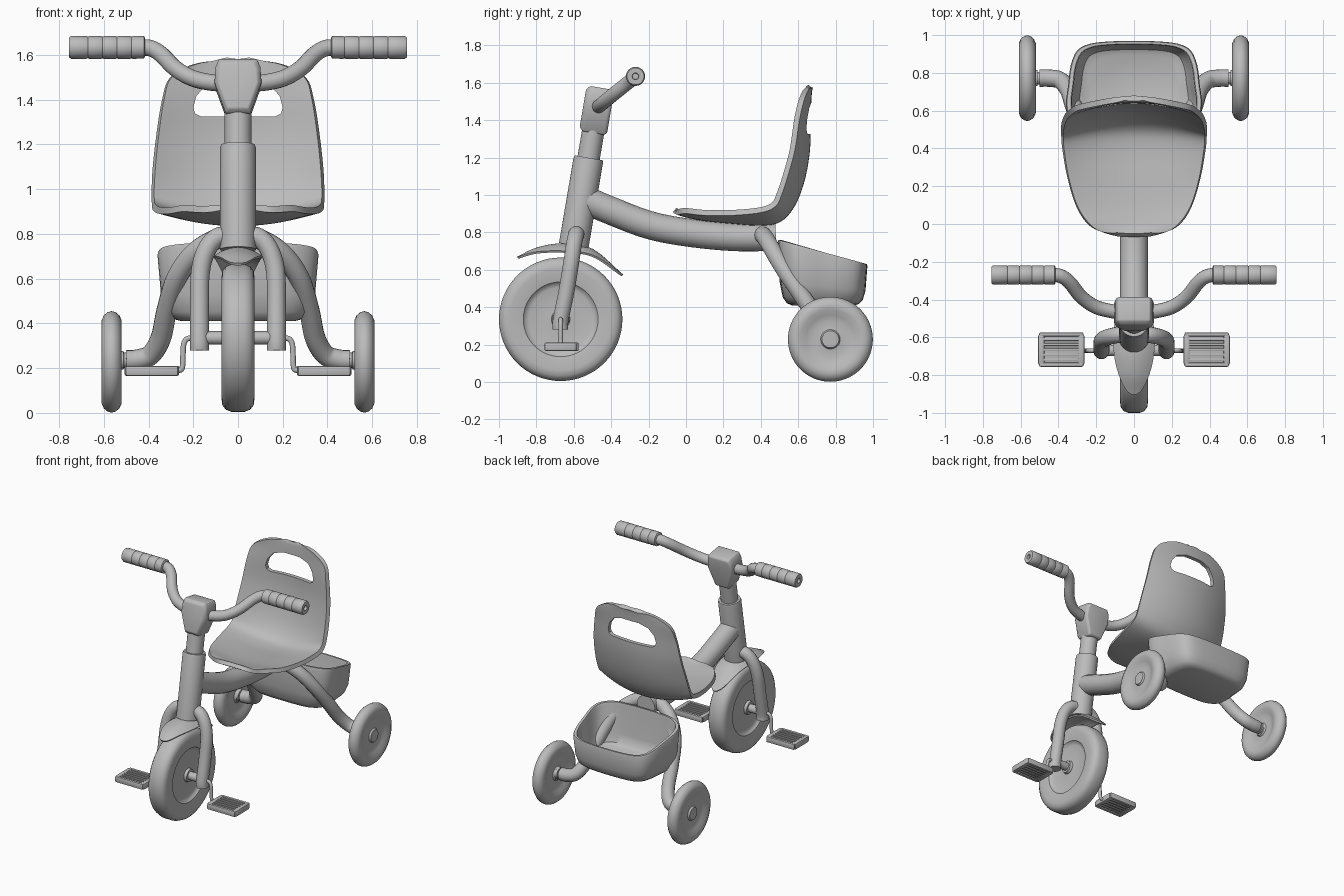
import bpy
import bmesh
import math
from mathutils import Vector

if "Cube" in bpy.data.objects:
    bpy.data.objects.remove(bpy.data.objects["Cube"])

grey = bpy.data.materials.new("plain grey")
grey.use_nodes = True
grey.diffuse_color = (0.5, 0.5, 0.5, 1)
grey.node_tree.nodes["Principled BSDF"].inputs["Base Color"].default_value = (0.5, 0.5, 0.5, 1)
parts = []


def activate(obj):
    bpy.ops.object.select_all(action='DESELECT')
    obj.select_set(True)
    bpy.context.view_layer.objects.active = obj


def add(name, data):
    obj = bpy.data.objects.new(name, data)
    bpy.context.collection.objects.link(obj)
    data.materials.append(grey)
    parts.append(obj)
    return obj


def modify(obj, kind, **settings):
    mod = obj.modifiers.new(kind.title(), kind)
    for key, value in settings.items():
        setattr(mod, key, value)
    activate(obj)
    bpy.ops.object.modifier_apply(modifier=mod.name)


def spline(points, n=6):
    """Smooth path through control points of any dimension."""
    p = [Vector(q) for q in points]
    p = [p[0] * 2 - p[1]] + p + [p[-1] * 2 - p[-2]]
    out = []
    for a, b, c, d in zip(p, p[1:], p[2:], p[3:]):
        for i in range(n):
            t = i / n
            out.append(b + (c - a) * (t / 2) + (a * 2 - b * 5 + c * 4 - d) * (t * t / 2)
                       + (b * 3 - a - c * 3 + d) * (t ** 3 / 2))
    return out + [p[-2]]


def skin(name, rows, closed=True):
    """Join rows of points into a surface; closed rows get end caps."""
    bm = bmesh.new()
    grid = [[bm.verts.new(p) for p in row] for row in rows]
    count = len(rows[0])
    for r, s in zip(grid, grid[1:]):
        for i in range(count if closed else count - 1):
            j = (i + 1) % count
            bm.faces.new((r[i], r[j], s[j], s[i]))
    if closed:
        bm.faces.new(grid[0])
        bm.faces.new(grid[-1])
    bmesh.ops.recalc_face_normals(bm, faces=bm.faces)
    mesh = bpy.data.meshes.new(name)
    bm.to_mesh(mesh)
    bm.free()
    return add(name, mesh)


def lathe(name, profile, origin, axis, sides=48):
    """Turn (radius, height) pairs about an axis."""
    turn = Vector(axis).to_track_quat('Z', 'Y')
    angles = [math.tau * i / sides for i in range(sides)]
    return skin(name, [[Vector(origin) + turn @ Vector((r * math.cos(a), r * math.sin(a), h))
                        for a in angles] for r, h in profile])


def tube(name, points, radius):
    path = spline(points)
    curve = bpy.data.curves.new(name, 'CURVE')
    curve.dimensions = '3D'
    curve.bevel_depth = radius
    curve.bevel_resolution = 6
    curve.use_fill_caps = True
    line = curve.splines.new('POLY')
    line.points.add(len(path) - 1)
    for point, co in zip(line.points, path):
        point.co = (*co, 1)
    obj = add(name, curve)
    activate(obj)
    bpy.ops.object.convert(target='MESH')


def box(name, center, size, bevel=0.004):
    x, y, z = (s / 2 for s in size)
    c = Vector(center)
    obj = skin(name, [[c + Vector((i * x, j * y, k * z)) for i, j in
                       ((-1, -1), (1, -1), (1, 1), (-1, 1))] for k in (-1, 1)])
    modify(obj, 'BEVEL', width=bevel, segments=2)


def wheel(name, half, center):
    profile = half + [(r, -h) for r, h in reversed(half) if h]
    lathe(name, profile, center, (1, 0, 0), 64)


# Wheels
wheel("front_wheel", [(.045, .07), (.05, .05), (.17, .042), (.19, .05), (.2, .062), (.27, .074),
                      (.3, .07), (.32, .055), (.33, .03)], (0, -.67, .335))
rear_half = [(.045, .038), (.052, .026), (.1, .02), (.13, .03), (.16, .042), (.185, .045),
             (.208, .035), (.222, .018), (.227, 0)]

# Steering column
axis = Vector((0, .17, 1)).normalized()
foot = Vector((0, -.6, .73))
lathe("steering_column", [(.08, 0), (.08, .46), (.076, .475), (.06, .475), (.06, .68)], foot, axis)

# Handlebar clamp block
half = [(.055, -.12), (.105, .02), (.1, .09), (.085, .125)]
outline = half + [(-x, h) for x, h in reversed(half)]
middle = foot + axis * .73
depth_dir = Vector((0, 1, -.17)).normalized()
clamp = skin("handlebar_clamp", [[middle + Vector((x * s, 0, 0)) + axis * h * s + depth_dir * d
             for x, h in outline] for d, s in ((-.075, .84), (-.055, 1), (.06, 1), (.075, .9))])
modify(clamp, 'BEVEL', width=.006, segments=2)

# Main frame tube
tube("main_frame", [(0, -.53, .97), (0, -.4, .915), (0, -.2, .84), (0, 0, .8),
                    (0, .25, .775), (0, .48, .775)], .075)

# Front mudguard: curved leaf
rows = []
for spot in spline([(-.9, .665), (-.79, .715), (-.65, .735), (-.5, .705), (-.34, .57)], 8):
    t = (spot[0] + .9) / .56
    width = .012 + .095 * max(0, math.sin(math.pi * t)) ** .6
    rows.append([(u / 6 * width, spot[0], spot[1] - .035 * (u / 6 * width / .1) ** 2)
                 for u in range(-6, 7)])
guard = skin("front_mudguard", rows, False)
modify(guard, 'SOLIDIFY', thickness=.012, offset=0)

for side, label in ((1, "left"), (-1, "right")):
    def flip(points):
        return [(side * x, y, z) for x, y, z in points]

    wheel(label + "_rear_wheel", rear_half, (side * .565, .772, .228))
    # Fork leg, axle hub and crank
    tube(label + "_fork_leg", flip([(.03, -.585, .79), (.09, -.588, .785), (.14, -.6, .73),
         (.168, -.615, .63), (.172, -.64, .48), (.172, -.67, .33), (.172, -.672, .28)]), .043)
    lathe(label + "_axle_hub", [(.03, .05), (.03, .15)], (0, -.67, .335), (side, 0, 0), 24)
    tube(label + "_crank", flip([(.1, -.67, .335), (.21, -.67, .335), (.24, -.67, .315),
         (.246, -.67, .26), (.248, -.67, .21), (.265, -.67, .19), (.36, -.67, .188)]), .012)

    # Pedal: core, rim bars and tread slats
    x, y, z = side * .385, -.665, .188
    box(label + "_pedal_core", (x, y, z), (.22, .16, .024))
    for end in (-1, 1):
        box(label + "_pedal_side", (x, y + end * .08, z), (.235, .022, .045), .008)
        box(label + "_pedal_end", (x + end * .106, y, z), (.032, .16, .045), .008)
    for k in range(-2, 3):
        box(label + "_pedal_slat", (x, y + k * .027, z), (.19, .015, .04))

    # Rear leg and its bushing
    tube(label + "_rear_leg", flip([(0, .4, .79), (.1, .42, .775), (.2, .46, .71), (.275, .525, .6),
         (.318, .62, .46), (.345, .705, .335), (.39, .76, .26), (.45, .772, .238),
         (.5, .772, .235)]), .046)
    lathe(label + "_bushing", [(.034, .48), (.034, .51), (.042, .512), (.042, .53), (.03, .54)],
          (0, .772, .235), (side, 0, 0), 24)

    # Handlebar and ribbed grip
    tube(label + "_handlebar", flip([(0, -.48, 1.475), (.1, -.465, 1.475), (.2, -.44, 1.495),
         (.28, -.385, 1.54), (.34, -.31, 1.6), (.39, -.275, 1.63), (.45, -.27, 1.634)]), .037)
    grip = [(.04, .415), (.05, .42)]
    for k in range(4):
        start = .47 + k * .065
        grip += [(.051, start), (.048, start + .006), (.051, start + .012)]
    grip += [(.051, .745), (.045, .755), (.018, .755), (.016, .735)]
    lathe(label + "_grip", grip, (0, -.27, 1.634), (side, 0, 0), 32)

# Seat shell: y, z, half width, and how far the edges shift in y and z
seat_line = [(-.06, .92, .04, 0, 0), (-.045, .91, .16, 0, 0), (0, .895, .24, 0, .02),
             (.1, .875, .305, 0, .03), (.25, .86, .35, 0, .045), (.4, .85, .375, 0, .07),
             (.5, .87, .38, -.03, .08), (.57, .95, .38, -.07, .06), (.62, 1.08, .375, -.09, .02),
             (.648, 1.24, .36, -.08, 0), (.652, 1.4, .335, -.06, 0), (.655, 1.5, .3, -.04, 0),
             (.66, 1.56, .19, -.02, 0), (.665, 1.578, .05, 0, 0)]
rows = []
for y, z, w, dy, dz in spline(seat_line, 5):
    rows.append([(w * u, y + dy * u * u, z + dz * u * u) for u in (i / 12 for i in range(-12, 13))])
seat = skin("seat", rows, False)
modify(seat, 'SOLIDIFY', thickness=.03, offset=0)

# Hand hole through the backrest
half = [(.165, 1.325), (.192, 1.338), (.2, 1.365), (.187, 1.415), (.145, 1.465), (.07, 1.488)]
outline = half + [(-x, z) for x, z in reversed(half)]
cutter = skin("hand_hole_cutter", [[(x, y, z) for x, z in outline] for y in (.4, .9)])
cutter.hide_render = True
modify(seat, 'BOOLEAN', object=cutter, operation='DIFFERENCE', solver='EXACT')
parts.remove(cutter)
bpy.data.objects.remove(cutter)

# Rear basket: lofted tub with a sloping rim
half = spline([(0, .49), (.12, .492), (.25, .505), (.335, .555), (.36, .63), (.348, .74),
               (.335, .84), (.3, .92), (.23, .955), (.12, .967), (0, .97)], 3)
outline = list(half) + [Vector((-p.x, p.y)) for p in reversed(half[1:-1])]
rows = []
for f, s in ((0, .7), (.03, .8), (.12, .89), (.35, .955), (.95, 1), (1, .985),
             (1, .93), (.95, .915), (.35, .87), (.17, .8), (.11, .68)):
    rows.append([(p.x * s, .74 + (p.y - .74) * s, .41 + f * (.35 - .27 * (p.y - .49)))
                 for p in outline])
skin("rear_basket", rows)

# Smooth shading with crisp edges
bpy.ops.object.select_all(action='DESELECT')
for obj in parts:
    obj.select_set(True)
bpy.context.view_layer.objects.active = parts[0]
bpy.ops.object.shade_smooth_by_angle(angle=math.radians(40))
